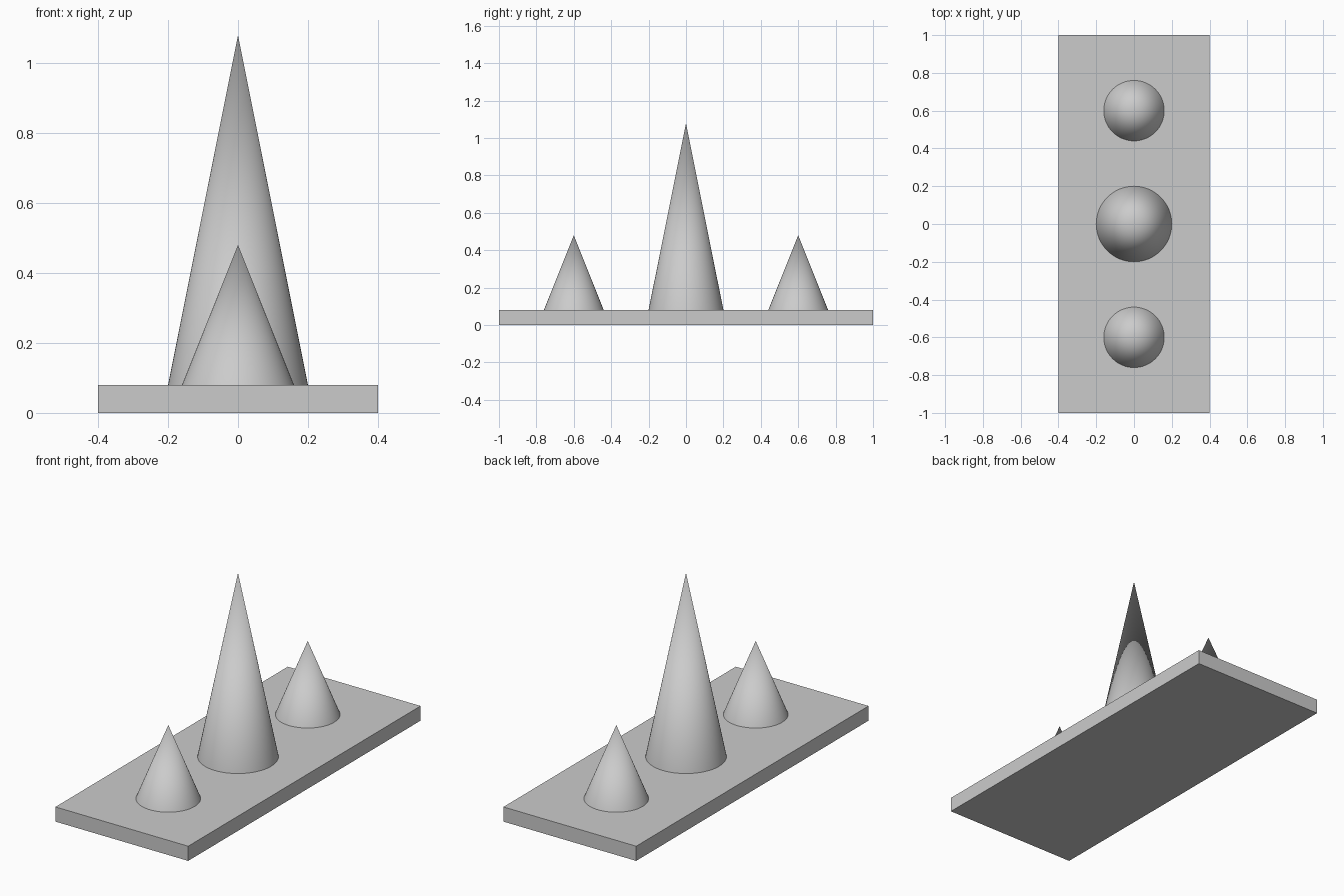
import bpy
import math

cube = bpy.data.objects.get("Cube")
if cube:
    bpy.data.objects.remove(cube, do_unlink=True)

BASE_TOP = 0.08

# One plain grey for every part
grey = bpy.data.materials.new("plain grey")
grey.use_nodes = True
colour = (0.6, 0.6, 0.6, 1.0)
grey.diffuse_color = colour
grey.node_tree.nodes["Principled BSDF"].inputs["Base Color"].default_value = colour


def finish(name):
    obj = bpy.context.object
    obj.name = name
    obj.data.materials.append(grey)
    return obj


def add_cone(name, y, radius, height):
    bpy.ops.mesh.primitive_cone_add(
        vertices=64, radius1=radius, radius2=0, depth=height,
        location=(0, y, BASE_TOP + height / 2))
    finish(name)
    bpy.ops.object.shade_smooth_by_angle(angle=math.radians(30))


# Flat rectangular base
bpy.ops.mesh.primitive_cube_add(size=1, location=(0, 0, BASE_TOP / 2))
base = finish("base_plate")
base.scale = (0.8, 2, BASE_TOP)
bpy.ops.object.transform_apply(location=False, rotation=False, scale=True)

# Tall middle cone with a small cone at each end
add_cone("middle_cone", 0, 0.2, 1.0)
for name, side in (("front_cone", -1), ("back_cone", 1)):
    add_cone(name, side * 0.6, 0.16, 0.4)
